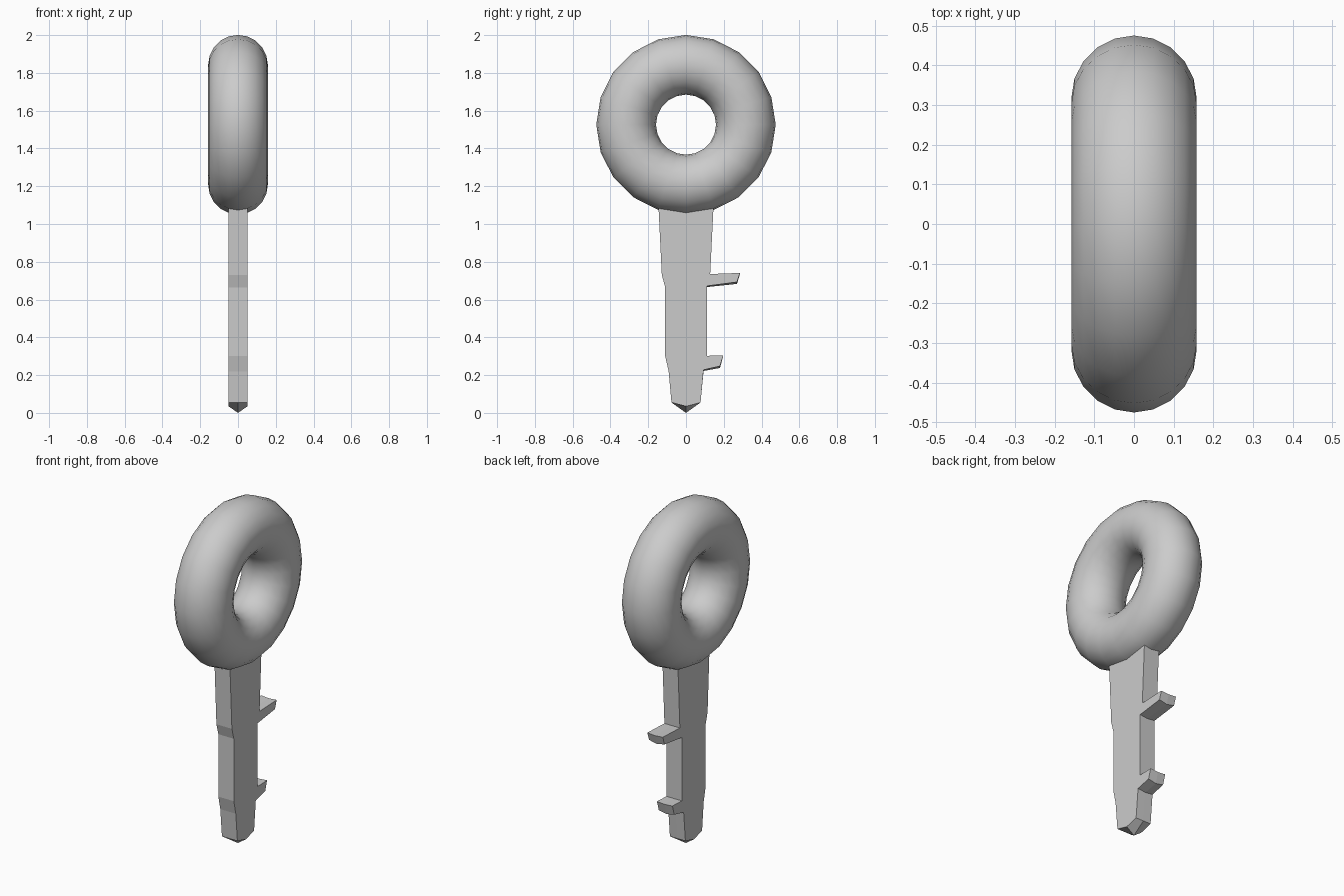
import bpy
from math import pi

if "Cube" in bpy.data.objects:
    bpy.data.objects.remove(bpy.data.objects["Cube"])

# Ring-shaped handle
bpy.ops.mesh.primitive_torus_add(major_segments=20, minor_segments=20,
                                 major_radius=0.317, minor_radius=0.158,
                                 location=(0, 0, 1.526), rotation=(0, pi / 2, 0))
handle = bpy.context.object
handle.name = "ring_handle"
bpy.ops.object.shade_smooth()

# Blade with two teeth: (y, z, how far the centre line drops below the sides)
profile = [
    (-0.147, 1.12, 0), (-0.128, 0.73, 0), (-0.11, 0.665, 0), (-0.11, 0.30, 0),
    (-0.092, 0.22, 0), (-0.077, 0.055, 0),
    (0, 0.035, 0.035),                                    # pointed tip
    (0.077, 0.055, 0), (0.093, 0.228, 0.006),
    (0.18, 0.248, 0.01), (0.197, 0.305, 0.004), (0.11, 0.302, 0),   # lower tooth
    (0.11, 0.672, 0.006),
    (0.27, 0.693, 0.01), (0.286, 0.741, 0.004), (0.128, 0.735, 0),  # upper tooth
    (0.147, 1.12, 0),
]
n = len(profile)
verts = [(x, y, z - (drop if x == 0 else 0))
         for x in (-0.05, 0, 0.05) for y, z, drop in profile]
faces = [tuple(reversed(range(n))), tuple(range(2 * n, 3 * n))]
for row in (0, n):
    for i in range(n):
        j = (i + 1) % n
        faces.append((row + i, row + j, row + n + j, row + n + i))
mesh = bpy.data.meshes.new("blade")
mesh.from_pydata(verts, [], faces)
mesh.update()
blade = bpy.data.objects.new("blade", mesh)
bpy.context.collection.objects.link(blade)
